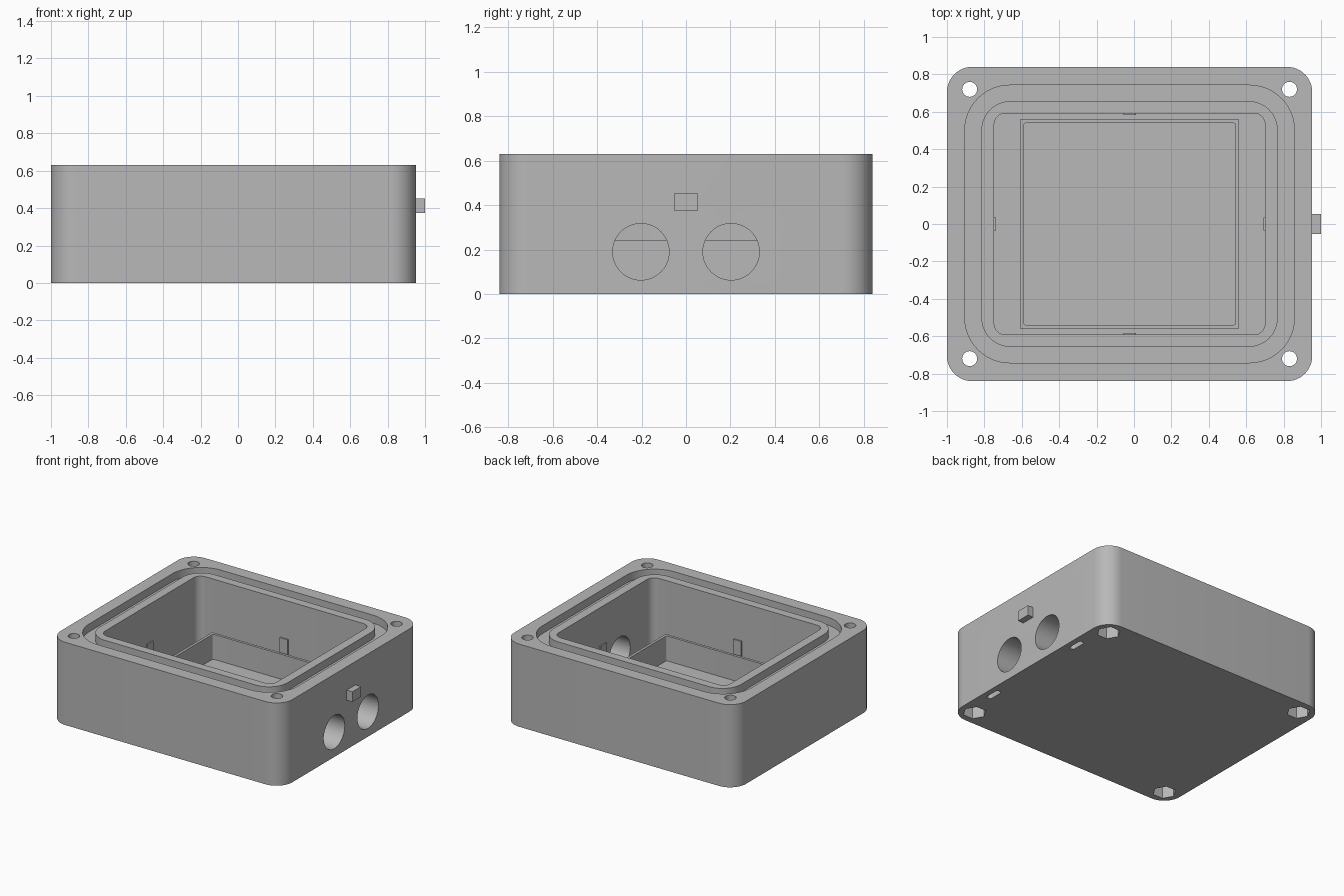
import bpy, bmesh
from math import pi, cos, sin

cube = bpy.data.objects.get("Cube")
if cube:
    bpy.data.objects.remove(cube, do_unlink=True)

CX = -0.0235   # centre of the housing
WALL_X = 0.953  # outer face of the port wall
HEIGHT = 0.63

grey = bpy.data.materials.new("plain grey plastic")
grey.use_nodes = True
colour = (0.48, 0.48, 0.48, 1)
grey.diffuse_color = colour
grey.node_tree.nodes["Principled BSDF"].inputs["Base Color"].default_value = colour


def prism(name, outline, z0, z1):
    """Upright prism over a closed 2D outline."""
    bm = bmesh.new()
    face = bm.faces.new([bm.verts.new((x, y, z0)) for x, y in outline])
    top = bmesh.ops.extrude_face_region(bm, geom=[face])["geom"]
    moved = [v for v in top if isinstance(v, bmesh.types.BMVert)]
    bmesh.ops.translate(bm, verts=moved, vec=(0, 0, z1 - z0))
    bmesh.ops.recalc_face_normals(bm, faces=bm.faces)
    mesh = bpy.data.meshes.new(name)
    bm.to_mesh(mesh)
    bm.free()
    obj = bpy.data.objects.new(name, mesh)
    bpy.context.collection.objects.link(obj)
    mesh.materials.append(grey)
    return obj


def rounded(name, cx, cy, hx, hy, r, z0, z1, steps=12):
    """Rounded rectangular block."""
    pts = []
    for k, (sx, sy) in enumerate([(1, 1), (-1, 1), (-1, -1), (1, -1)]):
        for i in range(steps + 1):
            a = (k + i / steps) * pi / 2
            pts.append((cx + sx * (hx - r) + r * cos(a),
                        cy + sy * (hy - r) + r * sin(a)))
    return prism(name, pts, z0, z1)


def block(name, cx, cy, hx, hy, z0, z1):
    return prism(name, [(cx + sx * hx, cy + sy * hy) for sx, sy in
                        [(1, 1), (-1, 1), (-1, -1), (1, -1)]], z0, z1)


def round_bar(name, cx, cy, r, z0, z1, sides):
    return prism(name, [(cx + r * cos(2 * pi * i / sides), cy + r * sin(2 * pi * i / sides))
                        for i in range(sides)], z0, z1)


def cut(target, cutter):
    """Subtract the cutter and discard it."""
    cutter.hide_render = True
    mod = target.modifiers.new("cut", "BOOLEAN")
    mod.operation = "DIFFERENCE"
    mod.solver = "EXACT"
    mod.object = cutter
    bpy.context.view_layer.objects.active = target
    bpy.ops.object.modifier_apply(modifier=mod.name)
    bpy.data.objects.remove(cutter, do_unlink=True)


# Housing with its open cavity
FLOOR = 0.05
housing = rounded("housing", CX, 0, 0.9765, 0.84, 0.135, 0, HEIGHT)
cut(housing, rounded("cavity_cutter", CX, 0, 0.724, 0.592, 0.06, FLOOR, 0.8))

# Seal groove around the rim
groove = rounded("groove_cutter", CX, 0, 0.881, 0.742, 0.24, HEIGHT - 0.06, 0.7)
cut(groove, rounded("groove_core", CX, 0, 0.792, 0.657, 0.155, 0.4, 0.8))
cut(housing, groove)

# Corner screw holes with hexagonal nut pockets underneath
for sx in (-1, 1):
    for sy in (-1, 1):
        x, y = CX + sx * 0.855, sy * 0.72
        cut(housing, round_bar("screw_cutter", x, y, 0.04, -0.1, 0.8, 32))
        cut(housing, round_bar("nut_cutter", x, y, 0.082, -0.1, 0.1, 6))

# Cable ports through one wall, and slots below it
for side in (-1, 1):
    port = round_bar("port_cutter", 0, 0, 0.127, -0.15, 0.25, 48)
    port.rotation_euler = (0, pi / 2, 0)
    port.location = (0.8, side * 0.203, 0.19)
    bpy.context.view_layer.update()
    cut(housing, port)
    cut(housing, rounded("slot_cutter", 0.89, side * 0.445, 0.02, 0.06, 0.018, -0.1, 0.08, 6))

# Thin upright frame on the floor
frame = block("inner_frame", CX, 0, 0.586, 0.56, FLOOR - 0.01, 0.24)
cut(frame, rounded("frame_cutter", CX, 0, 0.566, 0.54, 0.012, 0, 0.4, 4))

# Small catch plates on the four cavity walls
plates = []
for side, word in ((-1, "first"), (1, "second")):
    plates.append(block(word + "_end_catch", CX + side * 0.721, 0, 0.006, 0.035, 0.2, 0.34))
    plates.append(block(word + "_side_catch", CX, side * 0.588, 0.033, 0.006, 0.2, 0.34))

# Peg outside, above the ports
peg = block("outer_peg", WALL_X + 0.0185, 0, 0.0285, 0.053, 0.375, 0.452)

# Smooth the rounded walls, keep the corners crisp
bpy.ops.object.select_all(action="DESELECT")
for obj in [housing, frame, peg] + plates:
    obj.select_set(True)
bpy.context.view_layer.objects.active = housing
bpy.ops.object.shade_smooth_by_angle(angle=pi / 6)
